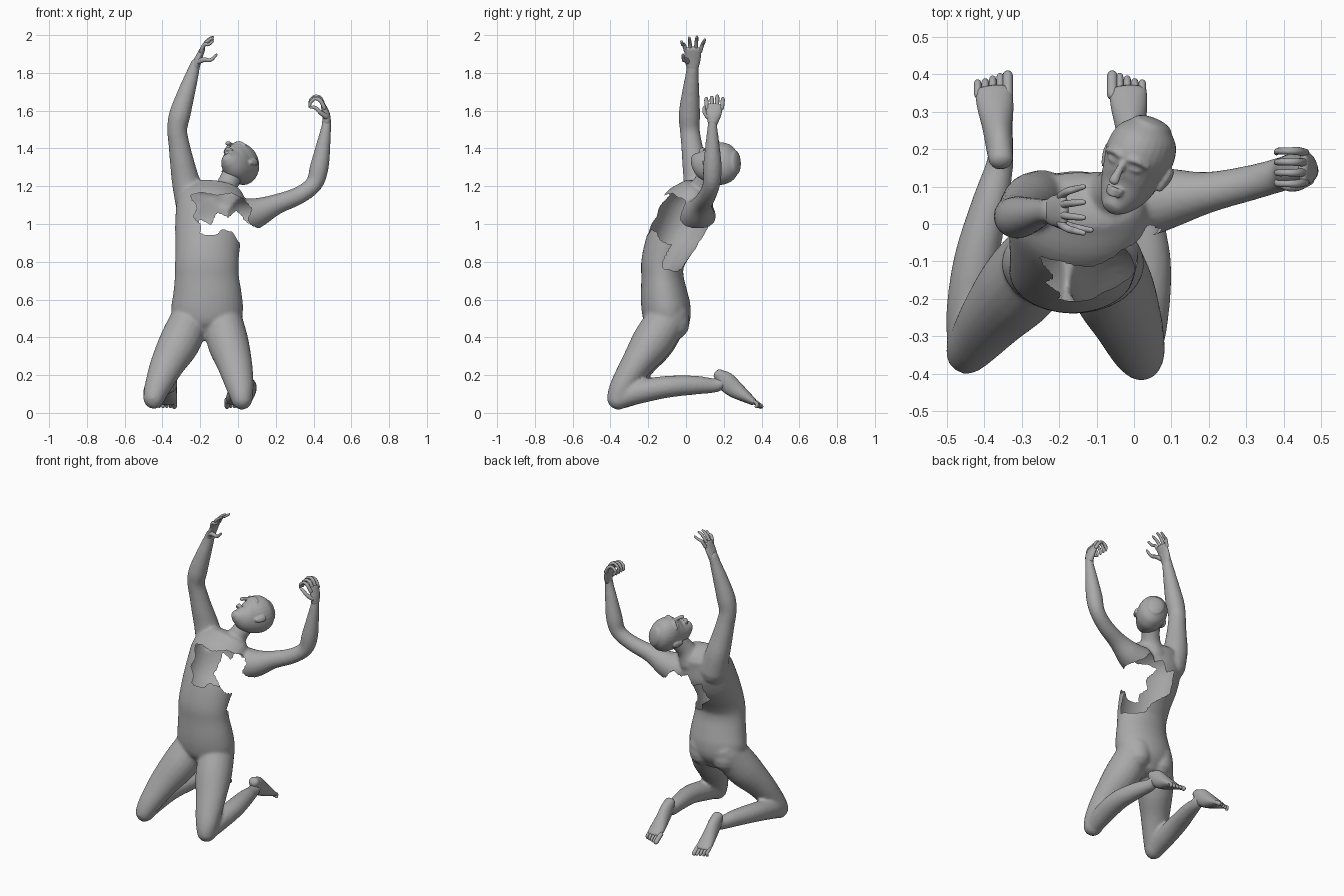
import bpy, bmesh, math
from mathutils import Vector, Matrix

skin = bpy.data.materials.new("grey_skin")
skin.diffuse_color = (0.4, 0.4, 0.4, 1)


def loft(bm, pts, hint=(1, 0, 0), sides=20, steps=4, cap=1.0):
    """Rounded tube through (x, y, z, r_along_hint, r_across)."""
    pts = [tuple(p) if len(p) == 5 else tuple(p) + (p[3],) for p in pts]
    ext = [pts[0]] + pts + [pts[-1]]
    path = []
    for i in range(len(pts) - 1):
        a, b, c, d = ext[i:i + 4]
        for s in range(steps):
            t = s / steps
            path.append([0.5 * (2*q + (r-p)*t + (2*p-5*q+4*r-s4)*t*t + (3*q-p-3*r+s4)*t**3)
                         for p, q, r, s4 in zip(a, b, c, d)])
    path.append(list(pts[-1]))
    P = [Vector(p[:3]) for p in path]
    n = len(P)
    T = [(P[min(i+1, n-1)] - P[max(i-1, 0)]).normalized() for i in range(n)]
    stations = [(P[i], T[i], path[i][3], path[i][4]) for i in range(n)]

    def dome(i, sgn):
        r1, r2 = path[i][3:5]
        return [(P[i] + T[i]*sgn*cap*min(r1, r2)*math.sin(a), T[i],
                 r1*math.cos(a), r2*math.cos(a)) for a in (0.5, 1.0, 1.4)]
    stations = dome(0, -1)[::-1] + stations + dome(n-1, 1)
    rings = []
    for c, t, r1, r2 in stations:
        u = Vector(hint)
        u = (u - t*u.dot(t)).normalized()
        v = t.cross(u)
        rings.append([bm.verts.new(c + u*r1*math.cos(k*math.tau/sides) + v*r2*math.sin(k*math.tau/sides))
                      for k in range(sides)])
    for A, B in zip(rings, rings[1:]):
        for k in range(sides):
            j = (k+1) % sides
            bm.faces.new((A[k], A[j], B[j], B[k]))
    bm.faces.new(rings[0][::-1])
    bm.faces.new(rings[-1])


def make(name, bm, voxel=0, smooth=4):
    """Turn a bmesh into an object, optionally fused into a single skin."""
    me = bpy.data.meshes.new(name)
    bmesh.ops.recalc_face_normals(bm, faces=bm.faces[:])
    bm.to_mesh(me)
    bm.free()
    ob = bpy.data.objects.new(name, me)
    bpy.context.collection.objects.link(ob)
    bpy.context.view_layer.objects.active = ob
    ob.select_set(True)
    if voxel:
        m = ob.modifiers.new("fuse", 'REMESH')
        m.mode, m.voxel_size = 'VOXEL', voxel
        s = ob.modifiers.new("soften", 'SMOOTH')
        s.factor, s.iterations = 0.5, smooth
        for mod in ("fuse", "soften"):
            bpy.ops.object.modifier_apply(modifier=mod)
    ob.data.materials.clear()
    ob.data.materials.append(skin)
    ob.data.polygons.foreach_set("use_smooth", [True] * len(ob.data.polygons))
    ob.select_set(False)
    return ob


def inside(x, y, poly):
    hit = False
    for (ax, ay), (bx, by) in zip(poly, poly[1:] + poly[:1]):
        if (ay > y) != (by > y) and x < (bx-ax)*(y-ay)/(by-ay) + ax:
            hit = not hit
    return hit


# ---- body: torso, neck, arms and legs fused together
bm = bmesh.new()
loft(bm, [(-.165, -.10, .42, .11, .08), (-.165, -.10, .48, .175, .12), (-.163, -.105, .55, .19, .13),
          (-.162, -.115, .62, .183, .125), (-.165, -.125, .72, .17, .112), (-.165, -.122, .80, .168, .115),
          (-.16, -.085, .90, .172, .13), (-.155, -.03, 1.0, .178, .148), (-.14, .015, 1.1, .185, .14),
          (-.13, .055, 1.17, .16, .095)], sides=32, cap=.5)
loft(bm, [(-.09, .06, 1.13, .085), (-.06, .085, 1.2, .058), (-.02, .135, 1.28, .056)])
# raised arm
loft(bm, [(-.245, .06, 1.1, .085), (-.275, .06, 1.22, .075), (-.295, .045, 1.32, .065), (-.312, .03, 1.42, .056),
          (-.322, .02, 1.5, .053), (-.308, .018, 1.58, .057), (-.272, .025, 1.7, .046), (-.24, .033, 1.8, .034),
          (-.225, .035, 1.85, .026, .034)])
# bent arm
loft(bm, [(.02, .06, 1.04, .10), (.1, .07, 1.06, .08), (.2, .085, 1.103, .055), (.32, .112, 1.15, .047),
          (.402, .135, 1.212, .046), (.43, .14, 1.3, .05), (.452, .14, 1.42, .038), (.468, .14, 1.52, .026),
          (.468, .143, 1.56, .024)], hint=(0, 1, 0))
# thighs and calves
loft(bm, [(-.245, -.085, .52, .10, .105), (-.305, -.165, .38, .11, .11), (-.372, -.245, .26, .092, .085),
          (-.425, -.315, .14, .07, .068), (-.445, -.34, .08, .058, .062)])
loft(bm, [(-.085, -.085, .52, .10, .105), (-.055, -.175, .38, .11, .11), (-.018, -.26, .26, .094, .085),
          (.01, -.335, .14, .074, .068), (.02, -.358, .075, .058, .062)])
loft(bm, [(-.445, -.345, .07, .05), (-.44, -.25, .11, .062), (-.422, -.1, .138, .06, .058),
          (-.385, .05, .147, .05), (-.36, .15, .145, .038), (-.355, .19, .16, .034)])
loft(bm, [(.02, -.36, .07, .05), (.03, -.25, .11, .062), (.037, -.1, .138, .062, .058),
          (.018, .05, .147, .05), (0, .15, .145, .038), (-.003, .19, .16, .034)])
# buttocks
for x in (-.25, -.08):
    loft(bm, [(x, -.075, .54, .08, .085), (x, -.07, .47, .085, .09)])
body = make("body", bm, .0095, 6)

# ---- torn openings in the chest, flank and back
chest = [(-.25, 1.15), (-.19, 1.165), (-.11, 1.15), (-.03, 1.16), (.03, 1.13), (.07, 1.08), (.045, 1.02),
         (.10, .97), (.06, .88), (.01, .90), (-.03, .96), (-.085, .975), (-.12, .945), (-.20, .95),
         (-.195, 1.0), (-.235, 1.04), (-.21, 1.09)]
back = [(-.20, 1.02), (-.14, .99), (-.11, 1.06), (-.05, 1.03), (-.01, 1.07), (.05, 1.0), (.12, .97),
        (.1, .87), (.03, .87), (.05, .79), (-.03, .75), (-.10, .77), (-.13, .83), (-.22, .9)]
bm = bmesh.new()
bm.from_mesh(body.data)
torn = []
for f in bm.faces:
    c = f.calc_center_median()
    mid = -.12 + max(0, c.z - .8) * .5
    if inside(c.x, c.z, chest if c.y < mid else back):
        torn.append(f)
bmesh.ops.delete(bm, geom=torn, context='FACES')
# even out the torn rim
for _ in range(2):
    rim = [v for v in bm.verts if v.is_boundary]
    bmesh.ops.smooth_vert(bm, verts=rim, factor=.5, use_axis_x=True, use_axis_y=True, use_axis_z=True)
bm.to_mesh(body.data)
bm.free()

# ---- head: local x side, y towards the face, z towards the crown
bm = bmesh.new()
loft(bm, [(0, .068, -.118, .028, .025), (0, .05, -.10, .048, .05), (0, .025, -.065, .068, .083),
          (0, .008, -.02, .08, .104), (0, 0, .03, .09, .115), (0, -.008, .08, .082, .10),
          (0, -.012, .112, .055, .068)], sides=28, cap=.4)
loft(bm, [(0, .106, .022, .009), (0, .122, -.012, .011), (0, .13, -.035, .015, .012)], sides=10)
for s in (-1, 1):
    loft(bm, [(s*.012, .11, .03, .009), (s*.035, .108, .034, .009), (s*.06, .088, .026, .008)],
         hint=(0, 0, 1), sides=10)
    loft(bm, [(s*.024, .1, .008, .008), (s*.042, .093, .008, .008)], hint=(0, 0, 1), sides=10)
    loft(bm, [(s*.085, -.005, -.035, .008, .013), (s*.093, -.012, -.005, .009, .02),
              (s*.094, -.015, .018, .008, .018)], sides=12)
for z, w in ((-.063, .02), (-.076, .017)):
    loft(bm, [(-w, .096, z, .006), (0, .106, z, .008), (w, .096, z, .006)], hint=(0, 0, 1), sides=10)
up = Vector((.33, .88, .2)).normalized()
face = Vector((-.38, -.15, .9))
face = (face - up*face.dot(up)).normalized()
side = face.cross(up)
rot = Matrix((side, face, up)).transposed().to_4x4()
bmesh.ops.transform(bm, matrix=Matrix.Translation((.005, .158, 1.313)) @ rot, verts=bm.verts[:])
make("head", bm, .005, 3)

# ---- raised hand
bm = bmesh.new()
loft(bm, [(-.227, .035, 1.83, .032, .024), (-.212, .035, 1.87, .042, .02), (-.188, .037, 1.925, .045, .014)],
     hint=(0, 1, 0))
for i, top in enumerate((1.965, 1.985, 1.99, 1.975)):
    y = .0 + i*.025
    e = (i - 1.5)*.008
    loft(bm, [(-.195, y, 1.915, .011), (-.178, y+e, 1.95, .010), (-.158, y+e*1.5, top-.015, .009),
              (-.135, y+e*2, top, .007)], hint=(0, 1, 0), sides=10)
loft(bm, [(-.212, .01, 1.86, .016), (-.18, -.005, 1.87, .013), (-.145, -.012, 1.868, .010),
          (-.115, -.016, 1.895, .007)], hint=(0, 1, 0), sides=10)
make("raised_hand", bm)

# ---- curled hand
bm = bmesh.new()
loft(bm, [(.47, .142, 1.54, .028, .022), (.467, .147, 1.58, .04, .02), (.452, .15, 1.625, .045, .014)],
     hint=(0, 1, 0))
for i in range(4):
    y = .112 + i*.026
    e = (i - 1.5)*.003
    k = (i % 3) * .006
    loft(bm, [(.457, y, 1.615, .011), (.437, y+e, 1.652+k, .011), (.41, y+e, 1.664+k, .009),
              (.385, y+e, 1.645+k, .009), (.38, y, 1.622, .007)], hint=(0, 1, 0), sides=10)
loft(bm, [(.465, .118, 1.57, .016), (.437, .1, 1.59, .012), (.41, .098, 1.615, .010), (.385, .108, 1.618, .007)],
     hint=(0, 1, 0), sides=10)
make("curled_hand", bm)

# ---- feet, big toe on the inner side
for name, hx, tx, s in (("left_foot", -.003, -.018, -1), ("right_foot", -.355, -.377, 1)):
    bm = bmesh.new()
    at = lambda y: hx + (tx - hx) * (y - .17) / .21
    loft(bm, [(at(y), y, z, w, t) for y, z, w, t in
              ((.172, .205, .032, .03), (.205, .172, .036, .05), (.255, .128, .04, .047),
               (.31, .09, .048, .033), (.355, .06, .05, .02))], cap=.7)
    for i in range(5):
        x = tx + s*(.04 - i*.02)
        end = .41 - i*.007
        r = .014 if i == 0 else .0095
        loft(bm, [(x, .345, .068, r), (x, .375, .05, r), (x, end-r, .035, r)], sides=10)
    make(name, bm)
